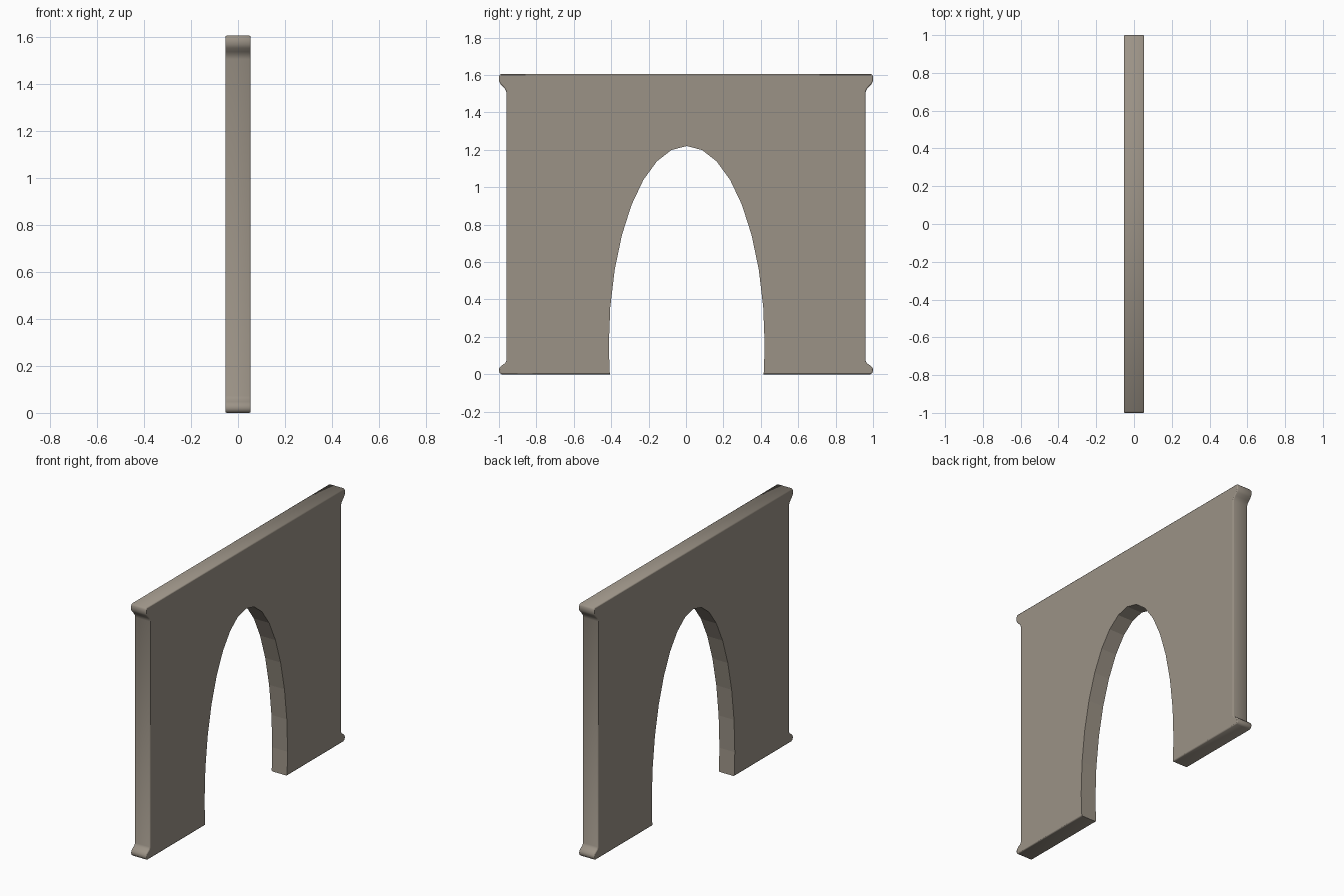
import bpy, bmesh, math

if "Cube" in bpy.data.objects:
    bpy.data.objects.remove(bpy.data.objects["Cube"])

HALF_T = 0.054          # half wall thickness
BASE_Z, RISE, HALF_W, OFF = 0.15, 1.07, 0.417, 0.004   # arch ellipse

# stone material
stone = bpy.data.materials.new("warm grey stone")
stone.diffuse_color = (0.33, 0.29, 0.24, 1)
stone.use_nodes = True
stone.node_tree.nodes["Principled BSDF"].inputs["Base Color"].default_value = stone.diffuse_color

# right half of the moulded outline, bottom to top (y, z)
side = [(0.985, 0.0), (0.997, 0.008), (1.0, 0.02), (0.998, 0.034), (0.985, 0.047),
        (0.968, 0.058), (0.96, 0.072), (0.96, 1.505), (0.965, 1.522), (0.976, 1.536),
        (0.992, 1.552), (1.0, 1.567), (1.0, 1.594), (0.992, 1.605)]

# arch opening: 32-sided ellipse cut off at the floor
foot = HALF_W * (1 - 0.019 * 0.72)
arch = [(OFF + HALF_W * math.sin(math.radians(a * 11.25)),
         BASE_Z + RISE * math.cos(math.radians(a * 11.25))) for a in range(-8, 9)]
arch = [(OFF - foot, 0.0)] + arch + [(OFF + foot, 0.0)]

outline = side + [(-y, z) for y, z in reversed(side)] + arch
n_outer = 2 * len(side)

# extrude the outline through the wall thickness
bm = bmesh.new()
front = [bm.verts.new((HALF_T, y, z)) for y, z in outline]
back = [bm.verts.new((-HALF_T, y, z)) for y, z in outline]
bm.faces.new(front)
bm.faces.new(back[::-1])
n = len(outline)
rim = []
for i in range(n):
    j = (i + 1) % n
    bm.faces.new((front[j], front[i], back[i], back[j]))
    if i <= n_outer or j == 0:
        if i < n_outer or j == 0:      # outer edges only, the arch stays crisp
            rim += [bm.edges.get((front[i], front[j])), bm.edges.get((back[i], back[j]))]
bmesh.ops.recalc_face_normals(bm, faces=bm.faces)

# softened outer rim
bmesh.ops.bevel(bm, geom=rim, offset=0.006, segments=2, profile=0.5, affect='EDGES')

mesh = bpy.data.meshes.new("arched_wall")
bm.to_mesh(mesh)
bm.free()
mesh.materials.append(stone)
wall = bpy.data.objects.new("arched_wall", mesh)
bpy.context.collection.objects.link(wall)

# smooth mouldings, flat wall faces and arch facets
bpy.context.view_layer.objects.active = wall
wall.select_set(True)
bpy.ops.object.shade_smooth_by_angle(angle=math.radians(50))
for p in mesh.polygons:
    c = p.center
    in_arch = abs(c.y) < 0.44 and c.z < 1.3 and abs(p.normal.x) < 0.1 and p.normal.z > -1.01
    if abs(p.normal.x) > 0.99 or in_arch:
        p.use_smooth = False
